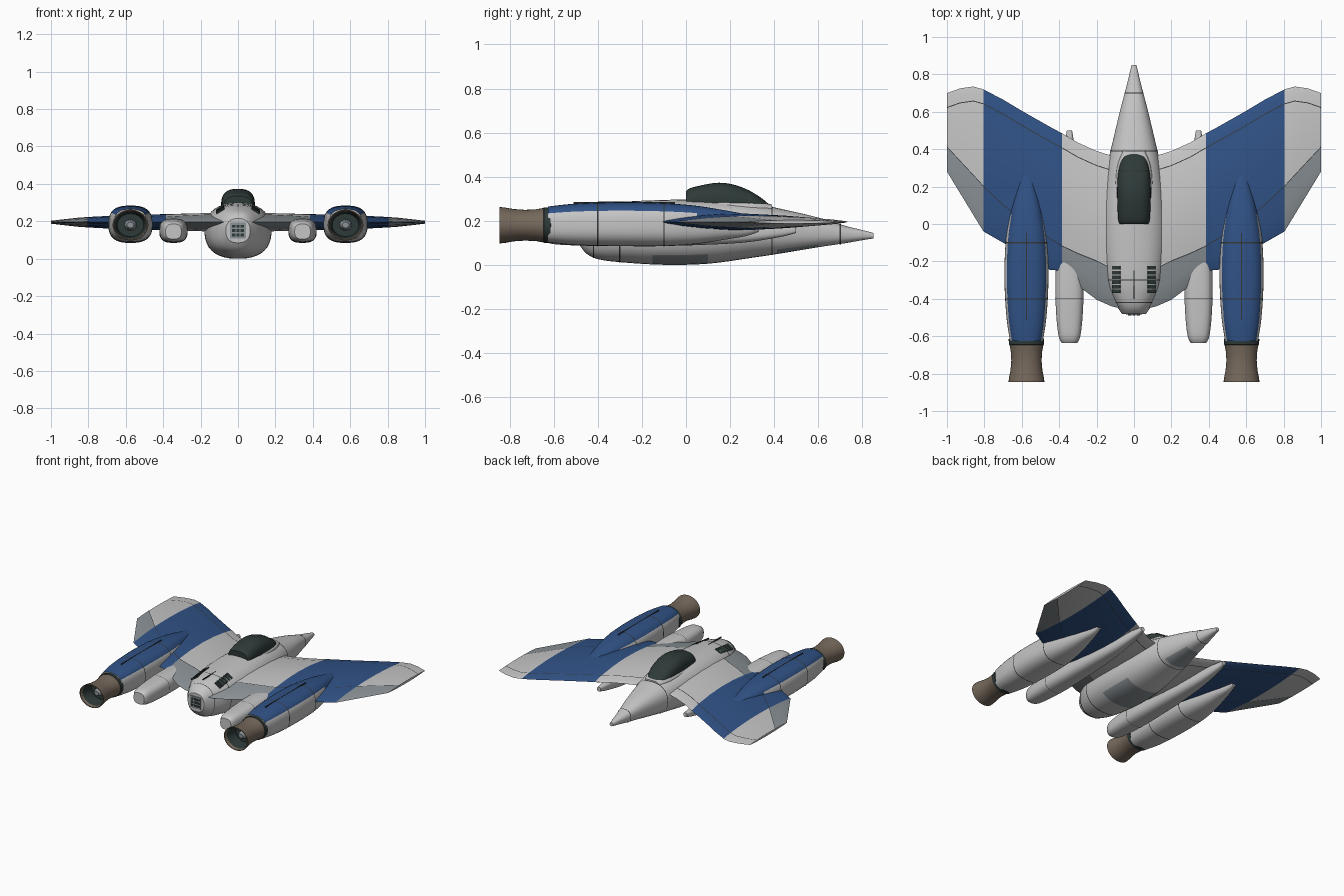
import bpy, bmesh, math
from mathutils import Matrix

if "Cube" in bpy.data.objects:
    bpy.data.objects.remove(bpy.data.objects["Cube"])


def material(name, r, g, b):
    m = bpy.data.materials.new(name)
    m.use_nodes = True
    m.diffuse_color = (r, g, b, 1)
    bsdf = m.node_tree.nodes["Principled BSDF"]
    bsdf.inputs["Base Color"].default_value = (r, g, b, 1)
    bsdf.inputs["Roughness"].default_value = 0.6
    return m


LIGHT = material("light grey", .56, .56, .56)
BLUE = material("blue", .03, .085, .24)
GREY = material("mid grey", .26, .29, .31)
DARK = material("dark green grey", .027, .042, .04)
BROWN = material("exhaust brown", .18, .14, .105)
LINE = material("panel line", .035, .04, .04)


def finish(name, bm, mats, rule=None, angle=35):
    """Turn a bmesh into a smooth object, colouring faces by a rule."""
    bmesh.ops.recalc_face_normals(bm, faces=bm.faces)
    if rule:
        for f in bm.faces:
            f.material_index = rule(f.calc_center_median(), f.normal)
    me = bpy.data.meshes.new(name)
    bm.to_mesh(me)
    bm.free()
    for m in mats:
        me.materials.append(m)
    ob = bpy.data.objects.new(name, me)
    bpy.context.collection.objects.link(ob)
    bpy.ops.object.select_all(action="DESELECT")
    ob.select_set(True)
    bpy.context.view_layer.objects.active = ob
    bpy.ops.object.shade_smooth_by_angle(angle=math.radians(angle))
    return ob


def refine(stations, steps=4):
    """Catmull-Rom interpolation of loft stations."""
    out, n = [], len(stations)
    for i in range(n - 1):
        a, b, c, d = (stations[min(max(i + k, 0), n - 1)] for k in (-1, 0, 1, 2))
        for j in range(steps):
            t = j / steps
            out.append(tuple(
                .5 * (2 * q + (r - p) * t + (2 * p - 5 * q + 4 * r - s) * t * t
                      + (3 * q - p - 3 * r + s) * t ** 3)
                for p, q, r, s in zip(a, b, c, d)))
    return out + [stations[-1]]


def bridge(bm, rings, closed=True):
    for a, b in zip(rings, rings[1:]):
        n = len(a)
        for i in range(n if closed else n - 1):
            bm.faces.new((a[i], a[(i + 1) % n], b[(i + 1) % n], b[i]))


def loft(name, stations, x=0, power=2.4, mats=(LIGHT,), rule=None, caps=True, sides=40):
    """Skin rounded sections (y, half width, bottom, top) along y."""
    bm = bmesh.new()
    rings = []
    for y, w, lo, hi in stations:
        ring = []
        for i in range(sides):
            a = math.tau * (i + .5) / sides
            c, s = math.cos(a), math.sin(a)
            px = math.copysign(abs(c) ** (2 / power), c) * w
            pz = math.copysign(abs(s) ** (2 / power), s) * (hi - lo) / 2
            ring.append(bm.verts.new((x + px, y, (lo + hi) / 2 + pz)))
        rings.append(ring)
    bridge(bm, rings)
    if caps:
        bm.faces.new(rings[0])
        bm.faces.new(rings[-1])
    return finish(name, bm, mats, rule)


def seam(name, stations, y, x=0, power=2.4, width=.003):
    """Thin dark panel line around a lofted body."""
    for a, b in zip(stations, stations[1:]):
        if a[0] <= y < b[0]:
            t = (y - a[0]) / (b[0] - a[0])
            _, w, lo, hi = (p + (q - p) * t for p, q in zip(a, b))
            g = .0015
            loft(name, [(y + d, w + g, lo - g, hi + g) for d in (-width, width)],
                 x, power, (LINE,), caps=False)


def box(name, loc, size, mat, tilt=0):
    bm = bmesh.new()
    bmesh.ops.create_cube(bm, size=1, matrix=Matrix.Translation(loc)
                          @ Matrix.Rotation(tilt, 4, "Y") @ Matrix.Diagonal((*size, 1)))
    return finish(name, bm, (mat,))


def lathe(name, profile, x, z, mat, squash=.86, sides=32):
    """Revolve (y, radius) points round a lengthwise axis."""
    bm = bmesh.new()
    rings = [[bm.verts.new((x + r * math.cos(math.tau * i / sides), y,
                            z + squash * r * math.sin(math.tau * i / sides)))
              for i in range(sides)] for y, r in profile]
    bridge(bm, rings)
    bm.faces.new(rings[-1])
    return finish(name, bm, (mat,))


# Fuselage with grey belly hatches
body = refine([(-.48, .065, .085, .215), (-.45, .085, .05, .245), (-.4, .115, .026, .265),
               (-.3, .155, .012, .285), (-.1, .178, 0, .295), (.1, .172, .005, .297),
               (.3, .145, .032, .28), (.45, .112, .055, .25), (.6, .076, .08, .215),
               (.72, .045, .098, .178), (.8, .025, .112, .158), (.85, .013, .12, .145)])


def belly(c, n):
    return int(n.z < -.75 and (.42 < c.y < .6 or -.15 < c.y < .1))


loft("fuselage", body, mats=(LIGHT, GREY), rule=belly)
for y in (-.3, -.42, .39, .7):
    seam("fuselage_seam", body, y)
box("spine_line", (0, -.3, .284), (.004, .2, .009), LINE)

# Cockpit
loft("canopy_rim", refine([(-.01, .085, .2, .285), (.15, .1, .2, .293), (.3, .092, .2, .288),
                           (.39, .06, .2, .274)]), power=4)
canopy = refine([(0, .078, .2, .335), (.03, .085, .2, .352), (.15, .09, .2, .373),
                 (.25, .087, .2, .354), (.33, .073, .2, .312), (.38, .05, .2, .272)])
loft("canopy", canopy, power=2.7, mats=(DARK,))
seam("canopy_frame", canopy, .285, power=2.7)

# Rear grille
box("grille_plate", (0, -.481, .15), (.085, .008, .085), GREY)
for i in (-1, 0, 1):
    for k in (-1, 0, 1):
        box("grille_slot", (i * .023, -.485, .15 + k * .023), (.017, .006, .015), DARK)

# Forward-swept wings: x, leading y, trailing y, control-surface y, half thickness
SPANS = [(0, .355, -.47, -.27, .055), (.12, .365, -.44, -.24, .052), (.2, .39, -.405, -.2, .049),
         (.3, .435, -.33, -.16, .046), (.385, .485, -.25, -.12, .044), (.45, .52, -.245, -.08, .042),
         (.6, .605, -.15, .02, .038), (.7, .665, -.1, .1, .034), (.805, .72, -.04, .2, .028),
         (.86, .735, .05, .26, .024), (.93, .725, .165, .335, .016), (1, .7, .28, .41, .008)]


def chord(lead, trail, flap):
    seam_y = lead - .075
    mid = [seam_y - .005 + (flap + .005 - seam_y + .005) * t for t in (0, .25, .5, .75, 1)]
    return ([lead, lead - .012, lead - .035, seam_y] + mid
            + [flap, flap + (trail - flap) * .5, flap + (trail - flap) * .9, trail])


for s, side in ((1, "left"), (-1, "right")):
    bm = bmesh.new()
    rings, kinds = [], {}
    for x, lead, trail, flap, h in SPANS:
        ys = chord(lead, trail, flap)
        prof = [h * math.sin(math.pi * (lead - y) / (lead - trail)) ** .7
                if lead > y > trail else 0 for y in ys]
        top = [bm.verts.new((s * x, y, .195 + p)) for y, p in zip(ys, prof)]
        low = [bm.verts.new((s * x, y, .195 - p)) for y, p in zip(ys[1:-1], prof[1:-1])]
        rings.append(top + low[::-1])
    bridge(bm, rings)
    bm.faces.new(rings[-1])
    # Classify faces by chord row before normals are recalculated
    row = {}
    for ring in rings:
        for i, v in enumerate(ring):
            row[v] = i if i <= 12 else 24 - i
    for f in bm.faces:
        rs = [row[v] for v in f.verts]
        x = abs(f.calc_center_median().x)
        if len(rs) == 4 and (min(rs), max(rs)) in ((3, 4), (8, 9)):
            f.material_index = 3
        elif .385 < x < .805:
            f.material_index = 1
        elif min(rs) >= 9:
            f.material_index = 2
    finish(side + "_wing", bm, (LIGHT, BLUE, GREY, LINE))

    # Engine nacelle with a blue top stripe
    ex = s * .575
    engine = refine([(-.625, .088, .102, .265), (-.5, .107, .09, .278), (-.3, .118, .085, .284),
                     (-.1, .112, .085, .28), (.05, .09, .095, .268), (.18, .06, .115, .247),
                     (.27, .035, .13, .23), (.33, .02, .15, .21)])

    def stripe(c, n):
        return int(n.z > .5 or (c.y > .05 and c.z > .19))

    loft(side + "_engine", engine, ex, 2.7, (LIGHT, BLUE), stripe)
    for y in (-.1, -.4):
        seam(side + "_engine_seam", engine, y, ex, 2.7)
    box(side + "_engine_line", (ex, -.28, .281), (.004, .46, .008), LINE)

    # Exhaust: collar, flared nozzle, dark throat and hub
    lathe(side + "_collar", [(-.61, .08), (-.615, .095), (-.645, .094), (-.65, .07)], ex, .18, DARK)
    lathe(side + "_nozzle", [(-.64, .092), (-.68, .084), (-.73, .081), (-.78, .085), (-.82, .093),
                             (-.845, .096), (-.845, .09), (-.8, .08), (-.74, .072)], ex, .18, BROWN)
    lathe(side + "_throat", [(-.84, .0895), (-.8, .079), (-.745, .071)], ex, .18, DARK)
    lathe(side + "_hub", [(-.74, .034), (-.77, .03), (-.79, .018)], ex, .18, GREY)

    # Long pod slung beneath the wing
    pod = refine([(-.635, .042, .105, .185), (-.6, .058, .094, .2), (-.5, .07, .088, .208),
                  (-.35, .076, .085, .214), (-.2, .072, .085, .212), (0, .064, .088, .2),
                  (.25, .045, .1, .19), (.42, .026, .125, .182), (.5, .014, .145, .175)])
    loft(side + "_pod", pod, s * .345, 2.8)
    seam(side + "_pod_seam", pod, -.4, s * .345, 2.8, .0015)

    # Slatted vents on the rear deck
    for i in range(6):
        box(side + "_vent_slat", (s * .095, -.235 - i * .025, .271 - i * .0032),
            (.05, .019, .009), DARK, s * .54)
